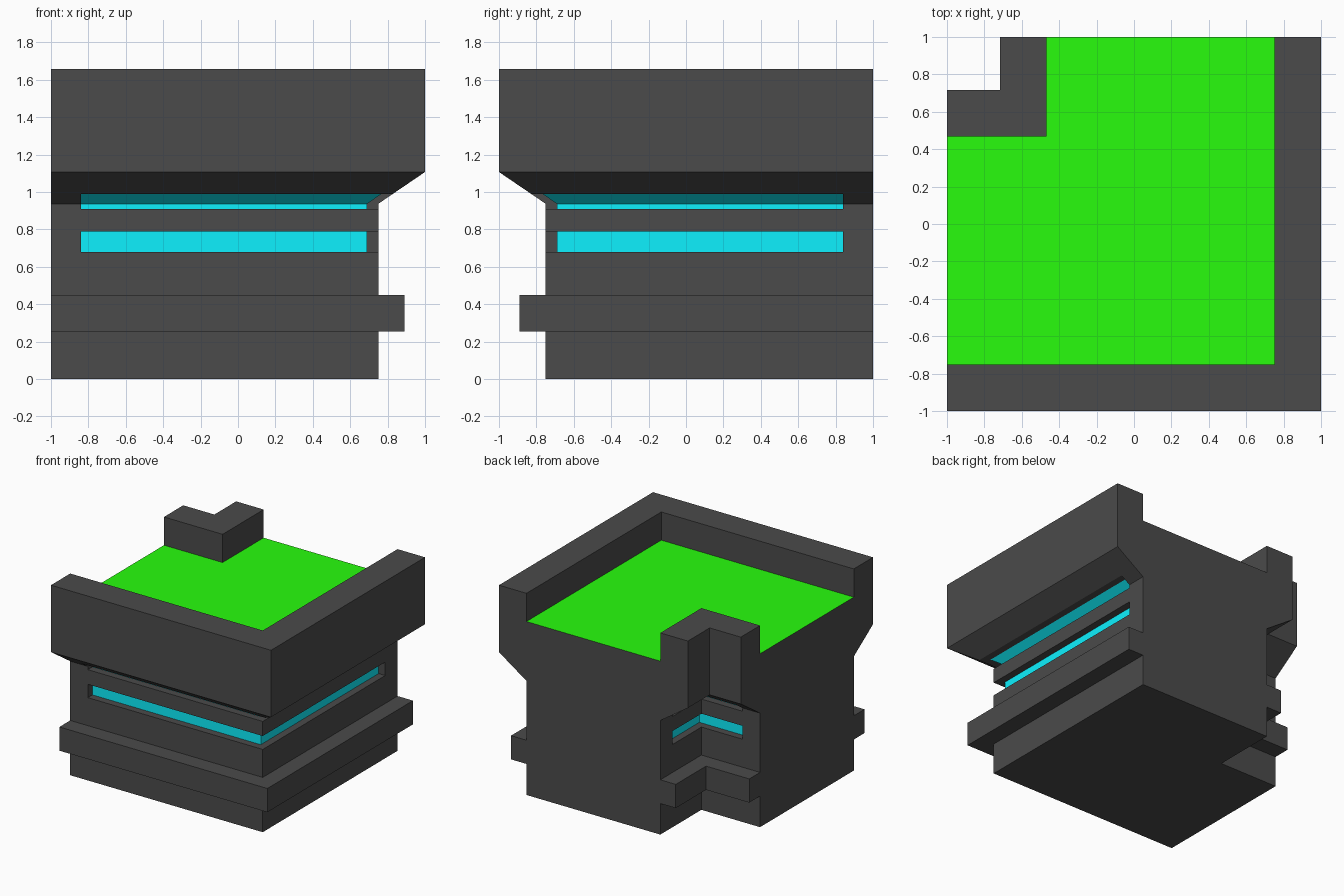
import bpy, bmesh

if "Cube" in bpy.data.objects:
    bpy.data.objects.remove(bpy.data.objects["Cube"])

# Shared materials: wall, window, roof
materials = []
for name, colour in (("dark_wall", (0.07, 0.07, 0.07, 1)),
                     ("window_glow", (0.004, 0.88, 1.0, 1)),
                     ("green_roof", (0.021, 0.98, 0.004, 1))):
    m = bpy.data.materials.new(name)
    m.diffuse_color = colour
    m.use_nodes = True
    m.node_tree.nodes["Principled BSDF"].inputs["Base Color"].default_value = m.diffuse_color
    materials.append(m)
WALL, GLASS, ROOF = range(3)


def footprint(d, e):
    """Plan pushed out by d from the wall line; open ends reach -e in x and e in y."""
    return [(-e, -.75 - d), (.75 + d, -.75 - d), (.75 + d, e),
            (-.467 - d, e), (-.467 - d, .467 + d), (-e, .467 + d)]


def finish(name, bm):
    bmesh.ops.recalc_face_normals(bm, faces=bm.faces)
    me = bpy.data.meshes.new(name)
    bm.to_mesh(me)
    bm.free()
    for m in materials:
        me.materials.append(m)
    ob = bpy.data.objects.new(name, me)
    bpy.context.collection.objects.link(ob)
    return ob


def block(name, profile, e, base=WALL):
    """Solid with the stepped profile on the front, right and notch walls."""
    bm = bmesh.new()
    rings = [[bm.verts.new((x, y, z)) for x, y in footprint(d, e)] for d, z in profile]
    for a, b in zip(rings, rings[1:]):
        for i in (0, 1, 3, 4):
            bm.faces.new((a[i], a[i + 1], b[i + 1], b[i]))
    for i, j in ((2, 3), (5, 0)):
        bm.faces.new([r[i] for r in rings] + [r[j] for r in reversed(rings)])
    bm.faces.new(rings[-1])
    bm.faces.new(rings[0]).material_index = base
    return finish(name, bm)


def groove(name, profile, glass_edges, first):
    """Closed profile swept round one corner, stopping short of the open ends."""
    bm = bmesh.new()
    cols = [[bm.verts.new((*footprint(d, .84)[first + k], z)) for d, z in profile]
            for k in range(3)]
    n = len(profile)
    for a, b in zip(cols, cols[1:]):
        for i in range(n):
            j = (i + 1) % n
            f = bm.faces.new((a[i], a[j], b[j], b[i]))
            f.material_index = GLASS if i < glass_edges else WALL
    bm.faces.new(cols[0])
    bm.faces.new(cols[-1])
    return finish(name, bm)


# Main body: wall, projecting ledge, sloped overhang and parapet
body = block("corner_building", [(0, 0), (0, .255), (.14, .255), (.14, .45), (0, .45),
                                 (0, .937), (.25, 1.107), (.25, 1.657)], 1)

# Cutters: sunken roof and the two window bands on each corner
cutters = [block("roof_cutter", [(0, 1.425), (0, 1.8)], 1.1, ROOF)]
lower = [(-.06, .68), (-.06, .79), (.2, .79), (.2, .68)]
upper = [(-.06, .91), (-.06, .937), (.018, .99), (.2, .99), (.2, .91)]
for first in (0, 3):
    cutters.append(groove("lower_window_cutter", lower, 1, first))
    cutters.append(groove("upper_window_cutter", upper, 2, first))

bpy.context.view_layer.objects.active = body
for c in cutters:
    c.hide_render = True
    mod = body.modifiers.new(c.name, 'BOOLEAN')
    mod.operation = 'DIFFERENCE'
    mod.solver = 'EXACT'
    mod.object = c
    bpy.ops.object.modifier_apply(modifier=mod.name)
for c in cutters:
    bpy.data.objects.remove(c)
